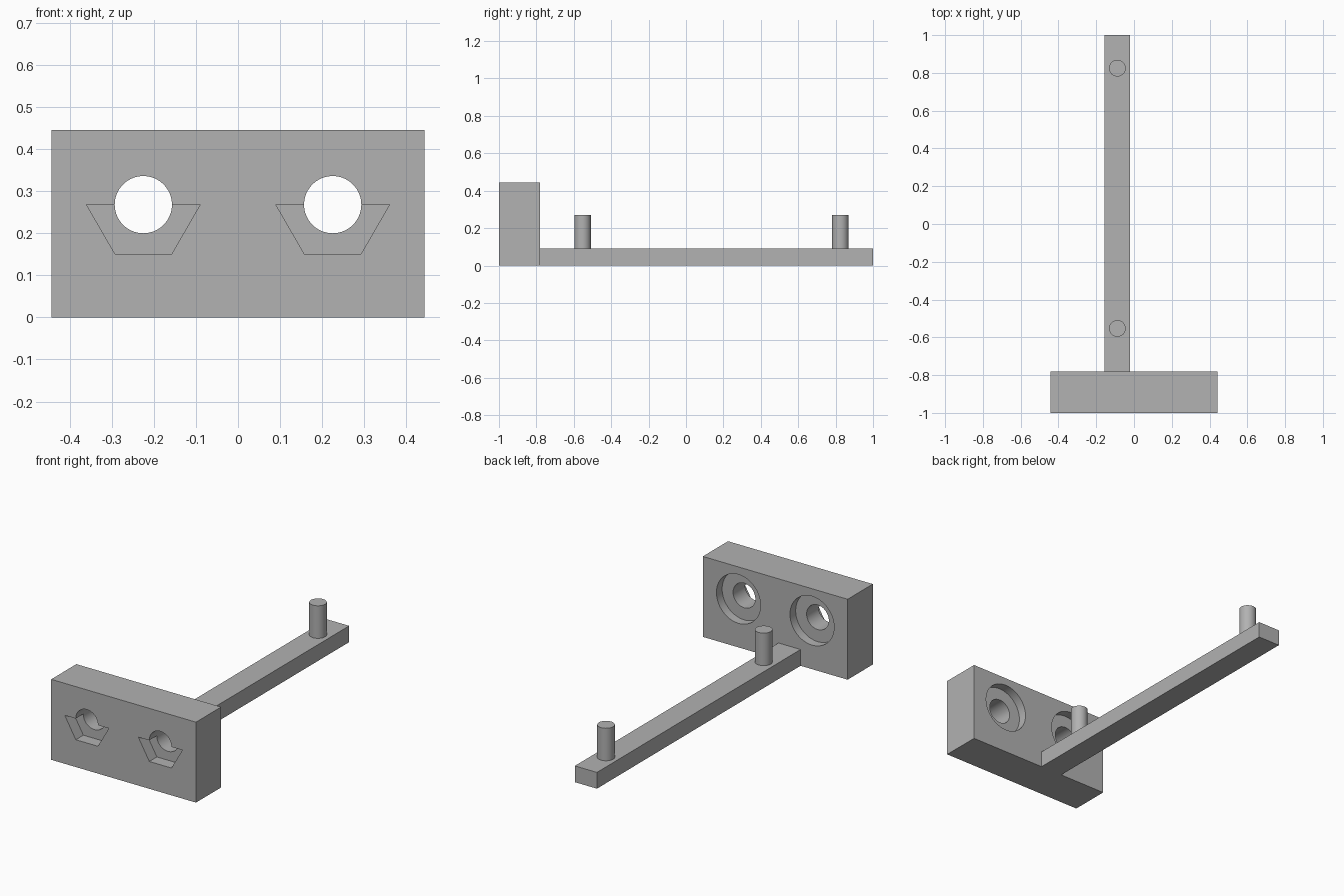
import bpy, bmesh
from math import radians, pi, cos, sin
from mathutils import Vector

default = bpy.data.objects.get("Cube")
if default:
    bpy.data.objects.remove(default, do_unlink=True)

grey = bpy.data.materials.new("plain_grey")
grey.use_nodes = True
grey.diffuse_color = (0.445, 0.445, 0.445, 1)
grey.node_tree.nodes["Principled BSDF"].inputs["Base Color"].default_value = grey.diffuse_color


def prism(name, outline, extrude):
    """Extrude a closed outline of 3D points along a vector."""
    bm = bmesh.new()
    face = bm.faces.new([bm.verts.new(p) for p in outline])
    new = bmesh.ops.extrude_face_region(bm, geom=[face])["geom"]
    verts = [v for v in new if isinstance(v, bmesh.types.BMVert)]
    bmesh.ops.translate(bm, verts=verts, vec=Vector(extrude))
    bmesh.ops.recalc_face_normals(bm, faces=bm.faces)
    mesh = bpy.data.meshes.new(name)
    bm.to_mesh(mesh)
    bm.free()
    mesh.materials.append(grey)
    obj = bpy.data.objects.new(name, mesh)
    bpy.context.collection.objects.link(obj)
    return obj


def box(name, x0, x1, y0, y1, z0, z1):
    return prism(name, [(x0, y0, z0), (x1, y0, z0), (x1, y1, z0), (x0, y1, z0)], (0, 0, z1 - z0))


def arc(radius, start, end, steps):
    angles = [start + (end - start) * i / steps for i in range(steps + 1)]
    return [(radius * cos(a), radius * sin(a)) for a in angles]


def circle(radius):
    return arc(radius, 0, 2 * pi, 64)[:-1]


def smooth(obj):
    bpy.ops.object.select_all(action="DESELECT")
    obj.select_set(True)
    bpy.context.view_layer.objects.active = obj
    bpy.ops.object.shade_smooth_by_angle(angle=radians(30))


FRONT, BACK = -1.0, -0.78
HOLE_X, HOLE_Z = 0.225, 0.268
HOLE_R, POCKET_R = 0.068, 0.135

# Upright block
block = box("end_block", -0.443, 0.443, FRONT, BACK, 0, 0.445)

# Bolt holes, half-hexagon pockets in front, round recesses behind
cuts = [
    ("bolt_hole", circle(HOLE_R), FRONT - 0.1, BACK + 0.1),
    ("nut_pocket", arc(POCKET_R, pi, 2 * pi, 3), FRONT - 0.1, FRONT + 0.066),
    ("round_recess", circle(POCKET_R), BACK - 0.05, BACK + 0.1),
]
cutters = []
for side in (-1, 1):
    for name, shape, y0, y1 in cuts:
        outline = [(side * HOLE_X + u, y0, HOLE_Z + v) for u, v in shape]
        cutter = prism(name + "_cutter", outline, (0, y1 - y0, 0))
        cutter.hide_render = True
        cutters.append(cutter)
        mod = block.modifiers.new(name, "BOOLEAN")
        mod.operation = "DIFFERENCE"
        mod.solver = "EXACT"
        mod.object = cutter

bpy.context.view_layer.objects.active = block
for mod in list(block.modifiers):
    bpy.ops.object.modifier_apply(modifier=mod.name)
for cutter in cutters:
    bpy.data.objects.remove(cutter, do_unlink=True)
smooth(block)

# Long flat arm
box("arm", -0.155, -0.02, BACK, 1.0, 0, 0.09)

# Two upright pegs
for name, y in (("front_peg", -0.553), ("rear_peg", 0.825)):
    peg = prism(name, [(-0.088 + u, y + v, 0.08) for u, v in circle(0.044)], (0, 0, 0.19))
    smooth(peg)
